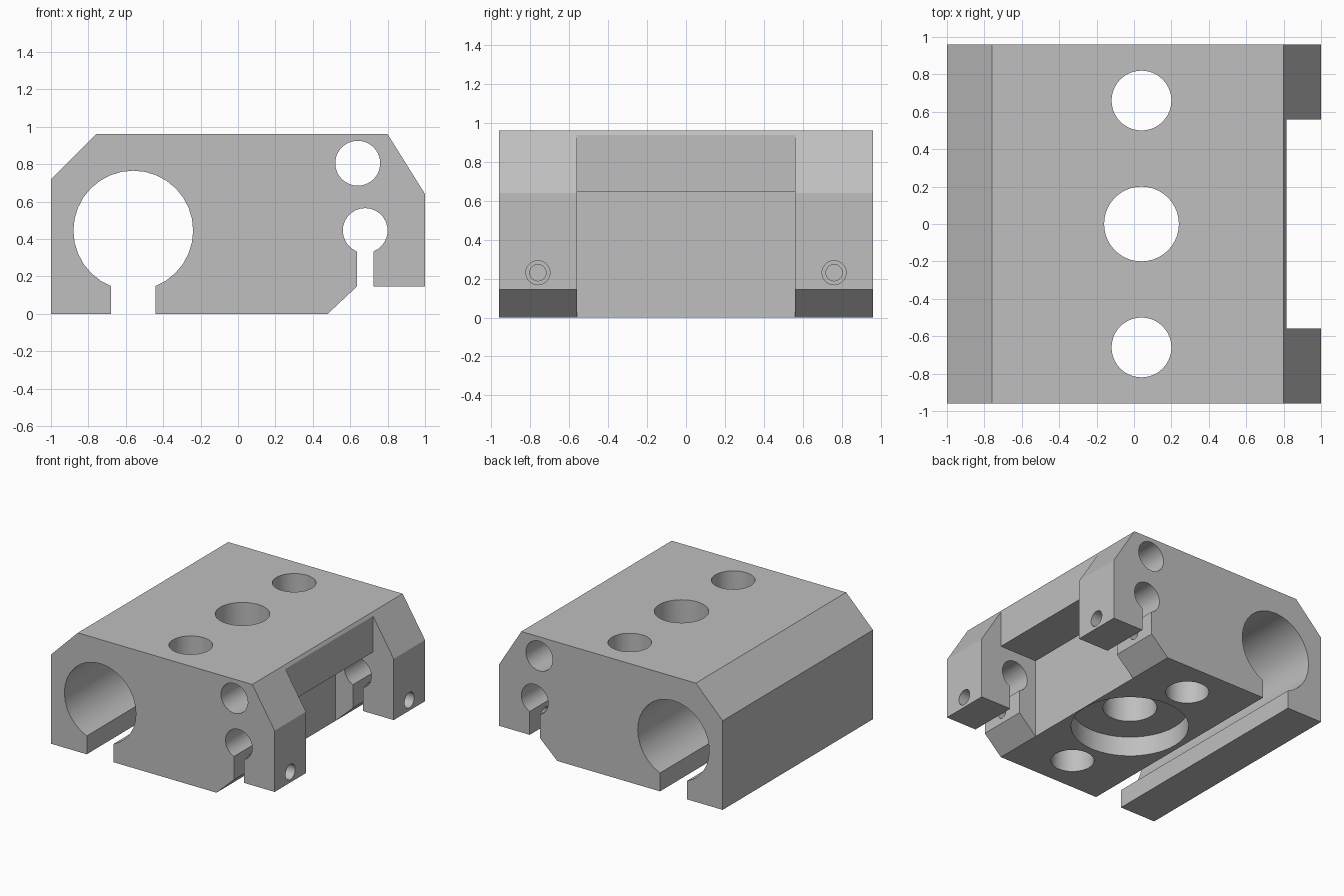
import bpy, bmesh, math
from mathutils import Matrix, Vector

cube = bpy.data.objects.get("Cube")
if cube:
    bpy.data.objects.remove(cube, do_unlink=True)

HALF_LENGTH = 0.96
NOTCH_HALF = 0.56
BOLT_X = 0.04

metal = bpy.data.materials.new("plain grey metal")
metal.use_nodes = True
metal.diffuse_color = (0.52, 0.52, 0.52, 1)
metal.node_tree.nodes["Principled BSDF"].inputs["Base Color"].default_value = metal.diffuse_color


def make_object(name, bm):
    bmesh.ops.recalc_face_normals(bm, faces=bm.faces)
    mesh = bpy.data.meshes.new(name)
    bm.to_mesh(mesh)
    bm.free()
    mesh.materials.append(metal)
    obj = bpy.data.objects.new(name, mesh)
    bpy.context.collection.objects.link(obj)
    return obj


def open_bore(x, z, radius, half_slot, steps):
    """Arc of a bore that opens downwards through a slot, left lip to right lip."""
    gap = math.asin(half_slot / radius)
    start, sweep = -math.pi / 2 - gap, 2 * math.pi - 2 * gap
    angles = [start - sweep * i / steps for i in range(steps + 1)]
    return [(x + radius * math.cos(a), z + radius * math.sin(a)) for a in angles]


def extrude_profile(name, points, half_length):
    bm = bmesh.new()
    face = bm.faces.new([bm.verts.new((x, -half_length, z)) for x, z in points])
    result = bmesh.ops.extrude_face_region(bm, geom=[face])
    verts = [v for v in result["geom"] if isinstance(v, bmesh.types.BMVert)]
    bmesh.ops.translate(bm, verts=verts, vec=(0, 2 * half_length, 0))
    return make_object(name, bm)


def rod(name, start, end, radius, segments=40):
    """Cylinder between two points."""
    start, end = Vector(start), Vector(end)
    axis = end - start
    turn = Vector((0, 0, 1)).rotation_difference(axis).to_matrix().to_4x4()
    bm = bmesh.new()
    bmesh.ops.create_cone(bm, cap_ends=True, segments=segments, radius1=radius,
                          radius2=radius, depth=axis.length,
                          matrix=Matrix.Translation((start + end) / 2) @ turn)
    return make_object(name, bm)


def cut(body, cutter):
    mod = body.modifiers.new("cut", "BOOLEAN")
    mod.operation = "DIFFERENCE"
    mod.solver = "EXACT"
    mod.object = cutter
    bpy.context.view_layer.objects.active = body
    bpy.ops.object.modifier_apply(modifier=mod.name)
    bpy.data.objects.remove(cutter, do_unlink=True)


# Block with chamfered shoulders, a large open bore and a small open bore
profile = [(-1, 0), (-0.68, 0)]
profile += open_bore(-0.56, 0.445, 0.32, 0.12, 28)
profile += [(-0.44, 0), (0.48, 0), (0.635, 0.145)]
profile += open_bore(0.68, 0.445, 0.12, 0.045, 24)
profile += [(0.725, 0.145), (1, 0.145), (1, 0.64), (0.8, 0.96), (-0.76, 0.96), (-1, 0.72)]
body = extrude_profile("carriage_block", profile, HALF_LENGTH)

# Side notch that leaves two clamp arms under an overhanging ledge
notch = [(0.48, -0.1), (1.1, -0.1), (1.1, 1.1), (0.815, 1.1), (0.815, 0.645), (0.48, 0.645)]
cut(body, extrude_profile("notch_cutter", notch, NOTCH_HALF))

# Closed lengthwise bore
cut(body, rod("upper_bore_cutter", (0.64, -1.1, 0.805), (0.64, 1.1, 0.805), 0.12))

# Vertical bolt holes, with a round recess under the middle one
for y, radius in ((-0.66, 0.16), (0, 0.2), (0.66, 0.16)):
    cut(body, rod("bolt_cutter", (BOLT_X, y, -0.1), (BOLT_X, y, 1.1), radius))
cut(body, rod("recess_cutter", (BOLT_X, 0, -0.1), (BOLT_X, 0, 0.16), 0.435))

# Stepped clamp screw hole through each arm
for y in (-0.76, 0.76):
    cut(body, rod("clearance_cutter", (1.1, y, 0.23), (0.68, y, 0.23), 0.062, 24))
    cut(body, rod("thread_cutter", (0.7, y, 0.23), (0.4, y, 0.23), 0.042, 24))

bpy.ops.object.select_all(action="DESELECT")
body.select_set(True)
bpy.context.view_layer.objects.active = body
bpy.ops.object.shade_smooth_by_angle(angle=math.radians(25))
